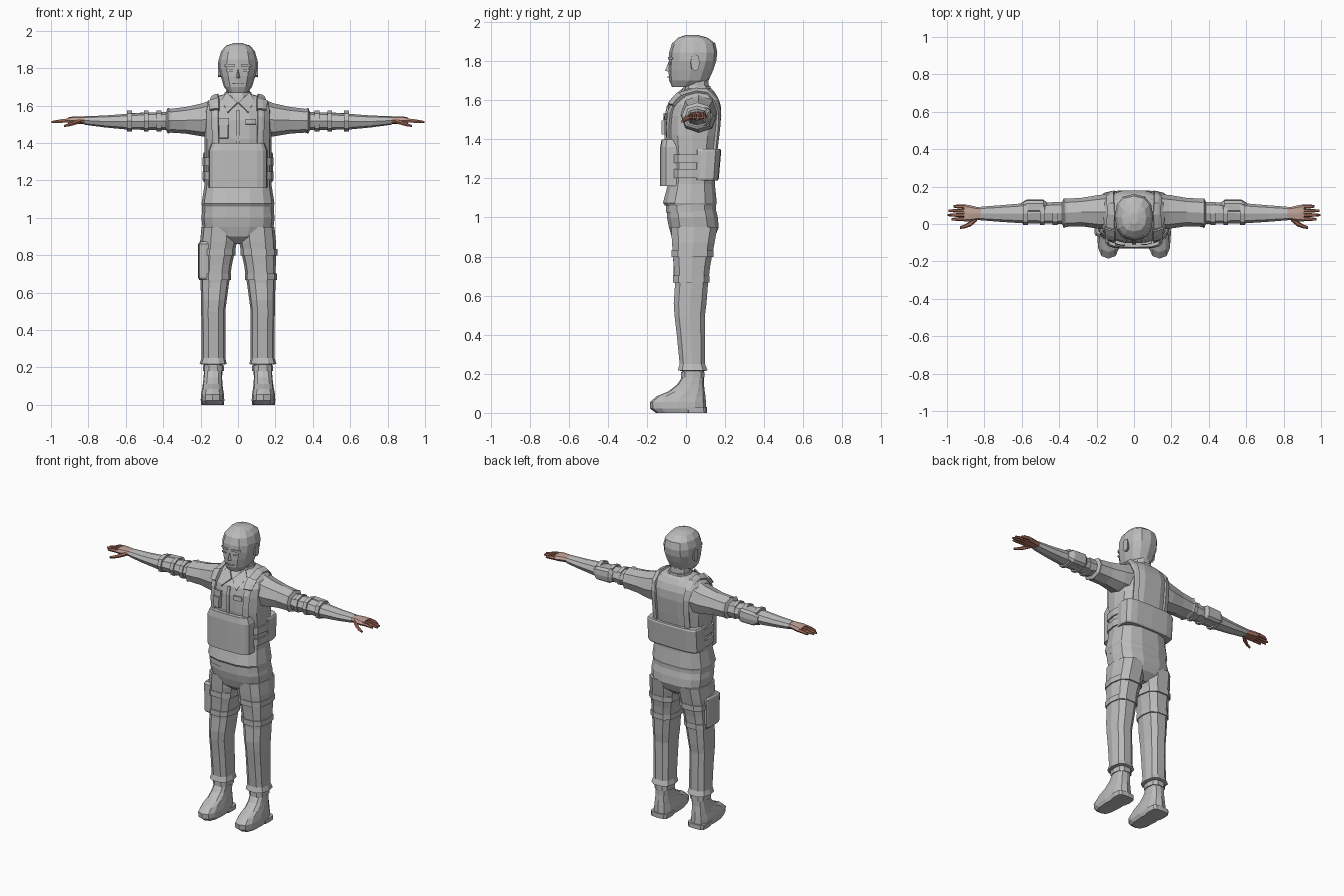
import bpy, math
from mathutils import Vector


def material(name, col):
    m = bpy.data.materials.new(name)
    m.diffuse_color = (*col, 1)
    return m


GREY = material("uniform grey", (0.5, 0.5, 0.5))
SKIN = material("skin", (0.42, 0.17, 0.12))
PALE = material("pale skin", (0.52, 0.36, 0.31))


def build(name, verts, faces, mat=GREY, mirror=False, thick=0, wrap=None):
    me = bpy.data.meshes.new(name)
    me.from_pydata(verts, [], faces)
    me.materials.append(mat)
    ob = bpy.data.objects.new(name, me)
    bpy.context.collection.objects.link(ob)
    if wrap:
        s = ob.modifiers.new("wrap", "SHRINKWRAP")
        s.target, s.offset, s.wrap_mode = wrap, 0.006, 'OUTSIDE_SURFACE'
    if thick:
        s = ob.modifiers.new("thick", "SOLIDIFY")
        s.thickness, s.offset = thick, 0
    if mirror:
        ob.modifiers.new("mirror", "MIRROR").use_mirror_merge = False
    return ob


def loft(name, rows, n=12, p=2.6, axis="z", mat=GREY, mirror=False, tilt=0):
    """Rows are (position, a0, a1, b0, b1): rounded rings stacked along an axis."""
    verts = []
    for t, a0, a1, b0, b1 in rows:
        for i in range(n):
            ang = 2 * math.pi * i / n
            c, s = math.cos(ang), math.sin(ang)
            a = (a0 + a1) / 2 + (a1 - a0) / 2 * math.copysign(abs(c) ** (2 / p), c)
            b = (b0 + b1) / 2 + (b1 - b0) / 2 * math.copysign(abs(s) ** (2 / p), s)
            verts.append({"z": (a, b, t + tilt * b), "x": (t, a, b), "y": (a, t, b)}[axis])
    faces = [(k * n + i, k * n + (i + 1) % n, (k + 1) * n + (i + 1) % n, (k + 1) * n + i)
             for k in range(len(rows) - 1) for i in range(n)]
    last = (len(rows) - 1) * n
    faces += [tuple(reversed(range(n))), tuple(range(last, last + n))]
    if axis == "y":
        faces = [f[::-1] for f in faces]
    return build(name, verts, faces, mat, mirror)


def band(name, t, w, box, **kw):
    """Short raised strap around a limb or body."""
    return loft(name, [(t - w / 2, *box), (t + w / 2, *box)], **kw)


def ribbon(name, path, thick, wrap=None, mirror=True):
    """Path points are (x0, x1, y, z); makes a strip with some width."""
    verts, faces = [], []
    for x0, x1, y, z in path:
        verts += [(x0, y, z), ((x0 + x1) / 2, y, z), (x1, y, z)]
    for k in range(len(path) - 1):
        for j in (0, 1):
            a = 3 * k + j
            faces.append((a, a + 1, a + 4, a + 3))
    return build(name, verts, faces, GREY, mirror, thick, wrap)


# Head, neck and face
loft("head", [(1.668, -.05, .05, -.072, .05), (1.70, -.075, .075, -.086, .115),
              (1.755, -.092, .092, -.09, .14), (1.80, -.103, .103, -.088, .155),
              (1.845, -.103, .103, -.086, .16), (1.89, -.09, .09, -.072, .15),
              (1.92, -.065, .065, -.04, .11), (1.934, -.02, .02, .0, .06)], n=12, p=2.4)
loft("neck", [(1.58, -.07, .07, -.005, .13), (1.72, -.06, .06, -.005, .115)], n=10, p=2.2)
build("nose", [(0, -.085, 1.805), (-.016, -.08, 1.745), (0, -.107, 1.75), (.016, -.08, 1.745)],
      [(0, 1, 2), (0, 2, 3), (1, 3, 2), (0, 3, 1)])
ribbon("brow", [(.014, .085, -.08, 1.808), (.014, .085, -.08, 1.82)], .006,
       bpy.data.objects["head"])
ribbon("eye", [(.025, .065, -.08, 1.782), (.025, .065, -.08, 1.792)], .004,
       bpy.data.objects["head"])
ribbon("mouth", [(-.03, .03, -.09, 1.715), (-.03, .03, -.09, 1.721)], .004,
       bpy.data.objects["head"], False)
loft("ear", [(.085, .02, .06, 1.755, 1.825), (.108, .025, .07, 1.75, 1.835)],
     n=8, axis="x", mirror=True)

# Jacket body
torso = loft("jacket", [(1.06, -.19, .19, -.11, .155), (1.075, -.195, .195, -.12, .16),
                        (1.17, -.18, .18, -.095, .15), (1.30, -.18, .18, -.09, .155),
                        (1.42, -.18, .18, -.105, .172), (1.52, -.18, .18, -.103, .183),
                        (1.575, -.18, .18, -.09, .18), (1.615, -.165, .165, -.055, .165),
                        (1.645, -.13, .13, -.02, .145), (1.66, -.075, .075, .0, .13)], n=14, p=2.8)
loft("collar", [(1.61, -.085, .085, -.04, .14), (1.672, -.07, .07, -.012, .128)], n=10, p=2.2)
build("collar_flap", [(.003, -.062, 1.612), (.06, -.005, 1.668), (.088, -.03, 1.625),
                      (.055, -.098, 1.562)], [(0, 1, 2, 3)], GREY, True, .01)
ribbon("zip_flap", [(-.01, .01, -.1, z) for z in (1.40, 1.46, 1.52, 1.575)], .006, torso, False)

# Armour vest: front panel, back panel, side belts, shoulder straps
loft("vest_front", [(1.16, -.157, .157, -.132, .04), (1.36, -.157, .157, -.132, .04),
                    (1.40, -.142, .142, -.125, .03)], n=16, p=4.5)
loft("vest_back", [(1.19, -.182, .182, .03, .163), (1.20, -.187, .187, .03, .168),
                   (1.34, -.187, .187, .03, .18), (1.35, -.182, .182, .03, .176)], n=16, p=4)
for i, z in enumerate((1.225, 1.30)):
    band("vest_side_belt_%d" % i, z, .045, (-.189, .189, -.095, .155), n=14, p=3)
STRAP = [(-.1, 1.38), (-.1, 1.46), (-.09, 1.54), (-.07, 1.60), (-.02, 1.64), (.05, 1.66),
         (.11, 1.65), (.15, 1.60), (.18, 1.54), (.18, 1.46), (.17, 1.34)]
ribbon("shoulder_strap", [(.105, .155, y, z) for y, z in STRAP], .014, torso)
ribbon("strap_buckle", [(.1, .165, y, z) for y, z in
                        [(-.08, 1.575), (-.06, 1.61), (-.03, 1.635)]], .03, torso)
ribbon("radio_pouch", [(-.1, -.052, -.11, z) for z in (1.425, 1.47, 1.495)], .035, torso, False)
ribbon("radio_flap", [(-.105, -.048, -.11, z) for z in (1.495, 1.535)], .022, torso, False)
ribbon("name_plate", [(.04, .1, -.11, z) for z in (1.50, 1.53)], .012, torso, False)

# Trousers
loft("trouser_seat", [(.86, -.06, .06, -.03, .1), (.90, -.15, .15, -.075, .15),
                      (.95, -.19, .19, -.09, .17), (1.0, -.196, .196, -.1, .165),
                      (1.065, -.187, .187, -.1, .15)], n=14, p=2.7)
band("waist_belt", 1.045, .04, (-.192, .192, -.106, .156), n=14, p=2.7)
loft("trouser_leg", [(.215, .075, .185, -.03, .1), (.218, .06, .205, -.045, .113),
                     (.25, .068, .195, -.035, .1), (.40, .068, .195, -.05, .1),
                     (.50, .068, .197, -.062, .1), (.56, .06, .198, -.066, .108),
                     (.65, .048, .2, -.06, .115), (.75, .032, .202, -.066, .127),
                     (.87, .006, .203, -.076, .15), (.95, .004, .195, -.08, .165)],
     n=10, p=2.7, mirror=True)
band("thigh_strap_low", .685, .035, (.037, .208, -.069, .124), n=10, p=2.7, mirror=True)
band("thigh_strap_high", .815, .035, (.014, .21, -.077, .146), n=10, p=2.7, mirror=True)
loft("thigh_pouch", [(.67, -.208, -.15, -.055, .07), (.68, -.213, -.15, -.062, .08),
                     (.86, -.213, -.15, -.068, .085), (.872, -.205, -.15, -.055, .07)], n=12, p=5)

# Boots
loft("boot", [(.0, .085, .19, -.155, .1), (.022, .073, .198, -.183, .104),
              (.055, .075, .198, -.185, .102), (.085, .08, .192, -.15, .1),
              (.11, .083, .188, -.09, .096), (.145, .085, .184, -.045, .092),
              (.18, .083, .182, -.022, .092), (.235, .083, .182, -.018, .092)],
     n=12, p=2.8, mirror=True)
loft("boot_sole", [(.0, .076, .197, .0, .107), (.03, .073, .2, -.01, .107)],
     n=12, p=4, mirror=True)
band("boot_cuff", .195, .03, (.076, .188, -.027, .098), n=10, mirror=True)

# Sleeves
loft("sleeve", [(.13, -.03, .16, 1.43, 1.635), (.19, -.025, .155, 1.435, 1.612),
                (.28, -.012, .14, 1.45, 1.592), (.36, -.015, .135, 1.455, 1.582),
                (.375, -.022, .138, 1.45, 1.588), (.385, .0, .118, 1.47, 1.565),
                (.50, .003, .113, 1.47, 1.562), (.60, .004, .11, 1.472, 1.555),
                (.72, .012, .1, 1.484, 1.546), (.82, .02, .092, 1.497, 1.543)],
     n=8, p=2.3, axis="x", mirror=True)
for i, (x, w) in enumerate([(.422, .025), (.49, .025), (.58, .025)]):
    band("elbow_band_%d" % i, x, w, (-.006, .118, 1.462, 1.572), n=8, p=2.4, axis="x", mirror=True)
loft("elbow_pad", [(.465, .07, .115, 1.49, 1.545), (.485, .05, .13, 1.47, 1.565),
                   (.575, .05, .13, 1.47, 1.56), (.605, .07, .112, 1.49, 1.54)],
     n=10, p=3, axis="x", mirror=True)

# Hands: palm, four fingers, thumb
palm = loft("palm", [(.80, .024, .086, 1.503, 1.54), (.845, .02, .092, 1.502, 1.542),
                     (.885, .012, .102, 1.5, 1.541), (.91, .014, .104, 1.503, 1.536)],
            n=8, p=2.5, axis="x", mat=SKIN, mirror=True)
palm.data.materials.append(PALE)
for f in palm.data.polygons:
    if f.normal.z > .3:
        f.material_index = 1
for i, (y, tip) in enumerate([(.026, .975), (.048, .997), (.071, .993), (.094, .965)]):
    loft("finger_%d" % i, [(.90, y - .011, y + .011, 1.508, 1.533),
                           (.945, y - .01, y + .01, 1.506, 1.528),
                           (tip, y - .006, y + .006, 1.505, 1.518)],
         n=6, p=2, axis="x", mat=SKIN, mirror=True)
loft("thumb", [(.84, .015, .05, 1.505, 1.532), (.872, -.012, .02, 1.495, 1.52),
               (.90, -.022, .0, 1.488, 1.508), (.93, -.027, -.012, 1.484, 1.497)],
     n=6, p=2, axis="x", mat=SKIN, mirror=True)
